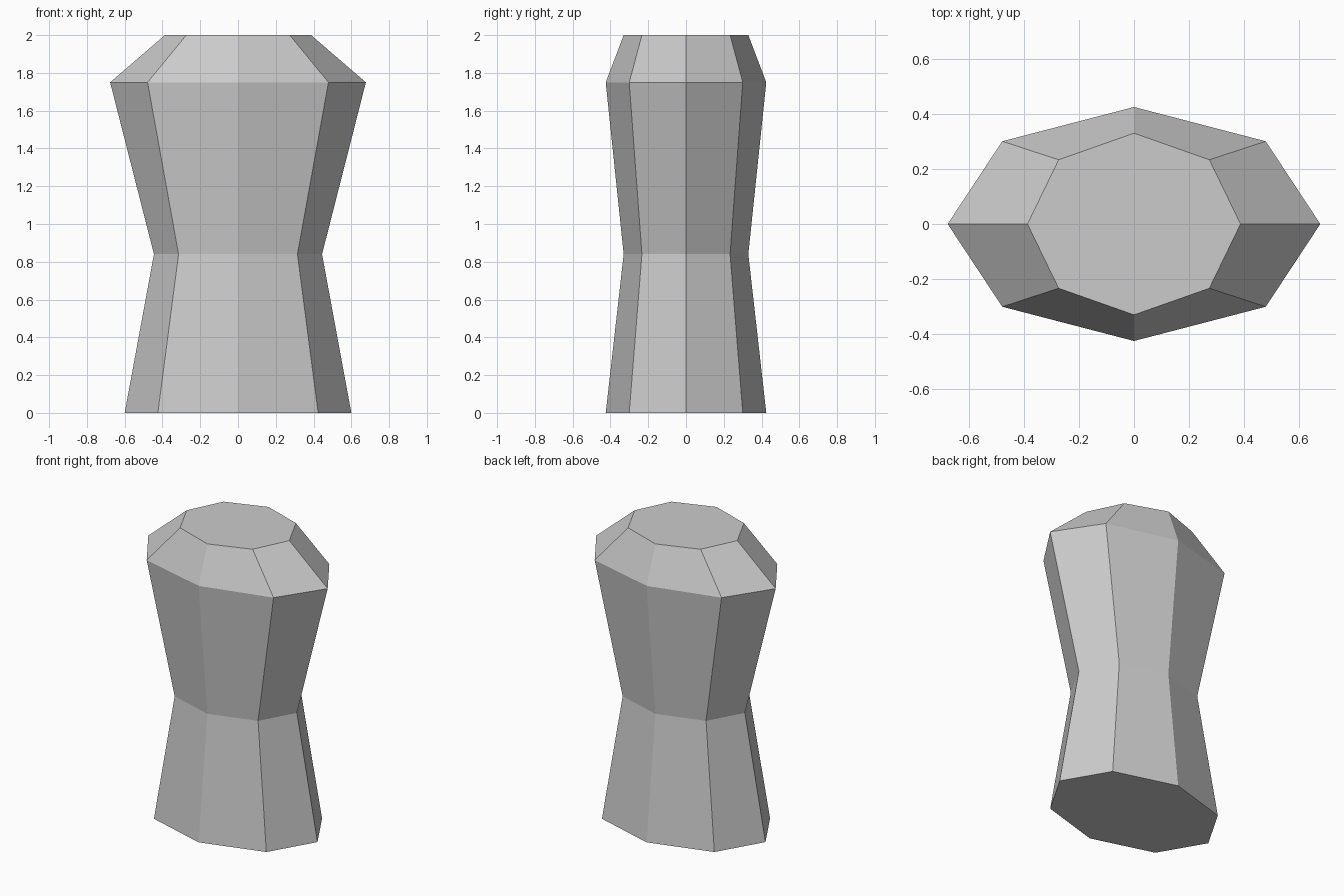
import bpy, bmesh
from math import cos, sin, tau

if "Cube" in bpy.data.objects:
    bpy.data.objects.remove(bpy.data.objects["Cube"])

SIDES = 8
# Waisted profile: height, half width (x), half depth (y)
PROFILE = [
    (0.00, 0.600, 0.425),
    (0.84, 0.445, 0.330),
    (1.75, 0.677, 0.425),
    (2.00, 0.387, 0.330),
]

bm = bmesh.new()

# Octagonal rings
rings = [[bm.verts.new((rx * cos(tau * i / SIDES), ry * sin(tau * i / SIDES), z))
          for i in range(SIDES)] for z, rx, ry in PROFILE]

# Side walls
for low, high in zip(rings, rings[1:]):
    for i in range(SIDES):
        j = (i + 1) % SIDES
        bm.faces.new((low[i], low[j], high[j], high[i]))

# Bottom and top caps
bm.faces.new(rings[0][::-1])
bm.faces.new(rings[-1])

mesh = bpy.data.meshes.new("waisted_pillar")
bm.to_mesh(mesh)
bm.free()
pillar = bpy.data.objects.new("waisted_pillar", mesh)
bpy.context.collection.objects.link(pillar)
